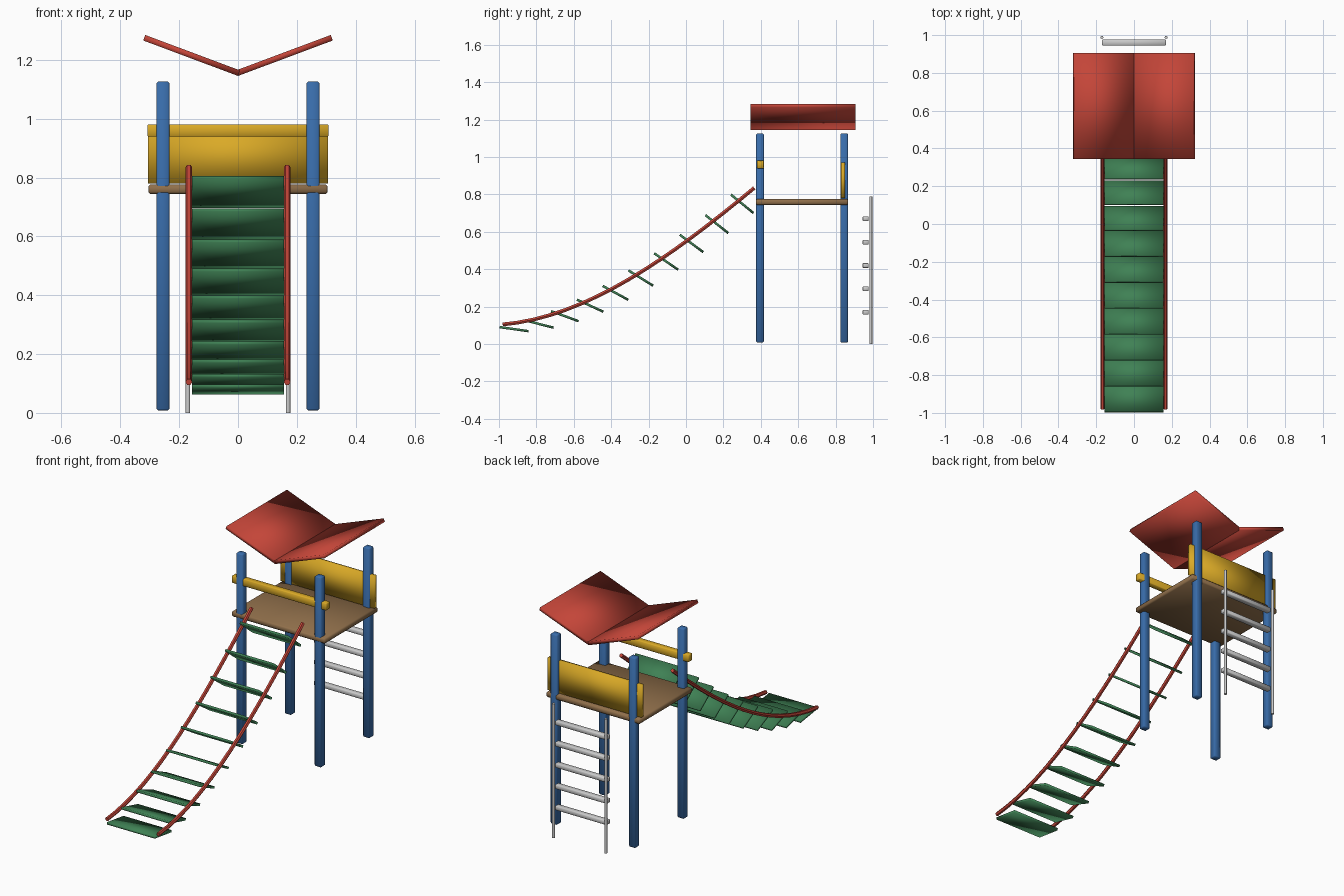
import bpy, bmesh, math

if "Cube" in bpy.data.objects:
    bpy.data.objects.remove(bpy.data.objects["Cube"])


def material(name, rgb):
    m = bpy.data.materials.new(name)
    m.diffuse_color = (*rgb, 1)
    m.use_nodes = True
    m.node_tree.nodes["Principled BSDF"].inputs["Base Color"].default_value = m.diffuse_color
    return m


BLUE = material("blue", (0.04, 0.15, 0.40))
RED = material("red", (0.55, 0.06, 0.04))
GREEN = material("green", (0.05, 0.22, 0.09))
YELLOW = material("yellow", (0.70, 0.40, 0.02))
WOOD = material("wood", (0.28, 0.16, 0.07))


def finish(name, bm, mat, angle):
    me = bpy.data.meshes.new(name)
    bm.to_mesh(me)
    bm.free()
    ob = bpy.data.objects.new(name, me)
    bpy.context.collection.objects.link(ob)
    if mat:
        me.materials.append(mat)
    if angle is None:
        me.shade_smooth()
    else:
        me.shade_flat()
        bpy.ops.object.select_all(action='DESELECT')
        ob.select_set(True)
        bpy.context.view_layer.objects.active = ob
        bpy.ops.object.shade_smooth_by_angle(angle=math.radians(angle))
    return ob


def box(name, center, size, mat=None, rot=(0, 0, 0), bevel=0, angle=None):
    bm = bmesh.new()
    bmesh.ops.create_cube(bm, size=1)
    bmesh.ops.scale(bm, vec=size, verts=bm.verts)
    if bevel:
        bmesh.ops.bevel(bm, geom=bm.edges[:], offset=bevel, segments=1, affect='EDGES')
    ob = finish(name, bm, mat, angle)
    ob.location = center
    ob.rotation_euler = rot
    return ob


# Tower: four posts and the deck
for i, x in enumerate((-0.255, 0.255)):
    for j, y in enumerate((0.396, 0.846)):
        box(f"post_{i}{j}", (x, y, 0.567), (0.045, 0.042, 1.118), BLUE, bevel=0.006, angle=50)
box("deck", (0, 0.62, 0.76), (0.61, 0.494, 0.032), WOOD, bevel=0.007)

# Guards: front rail and back panel
box("front_guard_rail", (0, 0.398, 0.96), (0.616, 0.036, 0.042), YELLOW, bevel=0.003, angle=50)
box("back_guard_panel", (0, 0.84, 0.875), (0.612, 0.02, 0.19), YELLOW)

# Roof: two slabs folded into a valley
for side, label in ((-1, "left"), (1, "right")):
    box(f"roof_{label}", (side * 0.158, 0.625, 1.215), (0.343, 0.56, 0.02), RED,
        rot=(0, -side * math.radians(20.5), 0))

# Ladder: round rails and square rungs
for side, label in ((-1, "left"), (1, "right")):
    bm = bmesh.new()
    bmesh.ops.create_cone(bm, cap_ends=True, segments=10, radius1=0.008, radius2=0.008, depth=0.79)
    finish(f"ladder_rail_{label}", bm, None, 50).location = (side * 0.17, 0.988, 0.395)
for i in range(5):
    box(f"ladder_rung_{i}", (0, 0.961, 0.17 + 0.125 * i), (0.338, 0.032, 0.025),
        bevel=0.003, angle=50)


# Slide path: height and slope along y
def slide(y):
    s = (y + 0.98) / 1.345
    z = 0.105 + 0.114 * s + 0.848 * s**2 - 0.232 * s**3
    return z, (0.114 + 1.696 * s - 0.696 * s**2) / 1.345


# Slide side rails
for side, label in ((-1, "left"), (1, "right")):
    cu = bpy.data.curves.new(f"slide_rail_{label}", 'CURVE')
    cu.dimensions = '3D'
    cu.bevel_depth = 0.0115
    cu.bevel_resolution = 1
    cu.use_fill_caps = True
    sp = cu.splines.new('POLY')
    n = 17
    sp.points.add(n - 1)
    for k in range(n):
        y = -0.98 + 1.345 * k / (n - 1)
        sp.points[k].co = (side * 0.167, y, slide(y)[0], 1)
    cu.materials.append(RED)
    ob = bpy.data.objects.new(f"slide_rail_{label}", cu)
    bpy.context.collection.objects.link(ob)
    bpy.ops.object.select_all(action='DESELECT')
    ob.select_set(True)
    bpy.context.view_layer.objects.active = ob
    bpy.ops.object.convert(target='MESH')
    bpy.ops.object.shade_smooth_by_angle(angle=math.radians(50))

# Slide slats, tipped against the slope
for i in range(10):
    y = -0.919 + 0.1355 * i
    z, slope = slide(y)
    box(f"slide_slat_{i}", (0, y, z - 0.032), (0.312, 0.156, 0.013), GREEN,
        rot=(-math.atan(slope), 0, 0))
